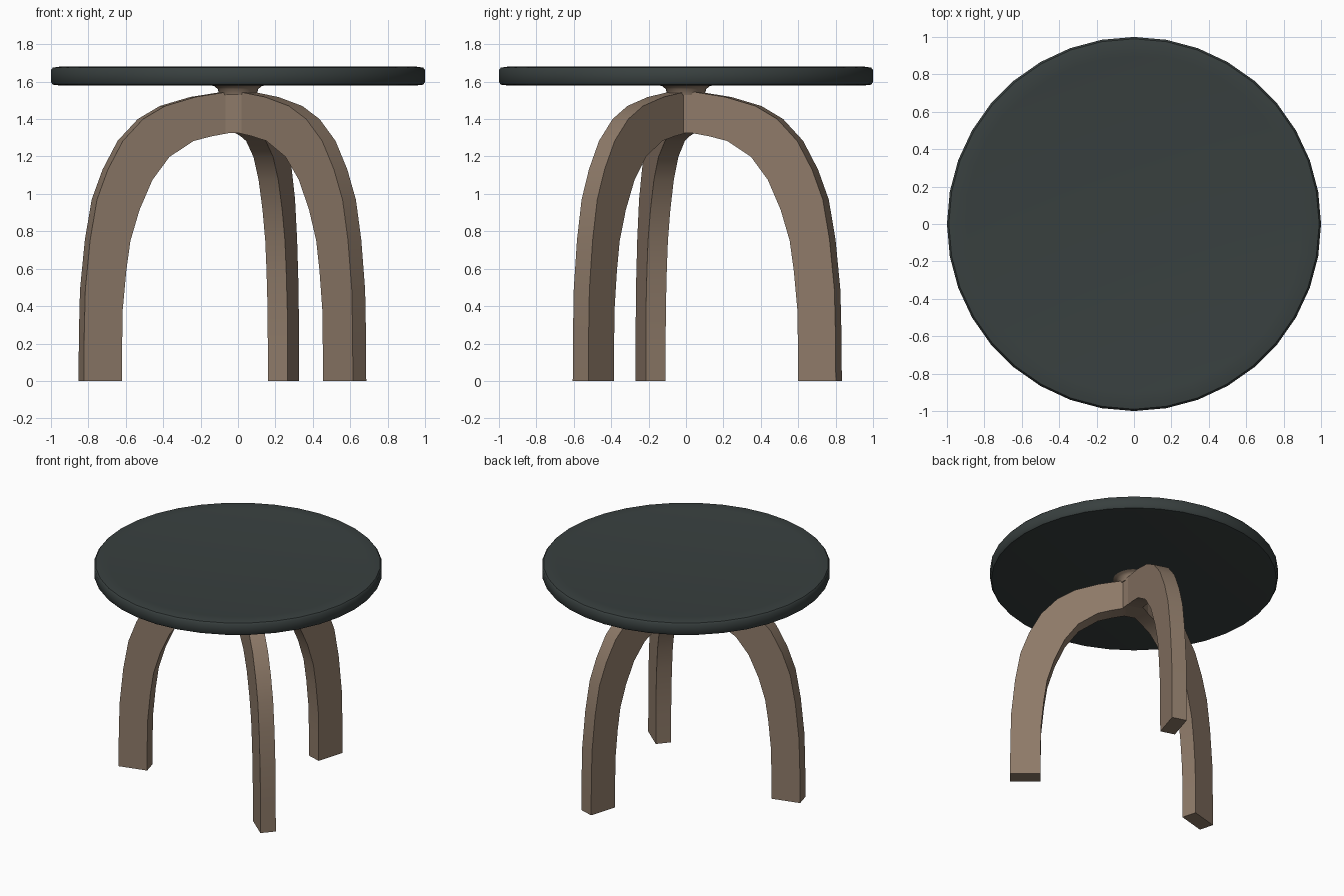
import bpy, bmesh, math
from mathutils import Vector

if "Cube" in bpy.data.objects:
    bpy.data.objects.remove(bpy.data.objects["Cube"])


def material(name, rgb):
    m = bpy.data.materials.new(name)
    m.diffuse_color = (*rgb, 1)
    m.use_nodes = True
    m.node_tree.nodes["Principled BSDF"].inputs["Base Color"].default_value = m.diffuse_color
    return m


wood = material("brown wood", (0.27, 0.195, 0.14))
dark = material("dark slate", (0.04, 0.051, 0.05))


def finish(name, bm, mat, angle):
    bmesh.ops.remove_doubles(bm, verts=bm.verts, dist=1e-5)
    bmesh.ops.recalc_face_normals(bm, faces=bm.faces)
    me = bpy.data.meshes.new(name)
    bm.to_mesh(me)
    bm.free()
    me.materials.append(mat)
    ob = bpy.data.objects.new(name, me)
    bpy.context.collection.objects.link(ob)
    bpy.ops.object.select_all(action='DESELECT')
    ob.select_set(True)
    bpy.context.view_layer.objects.active = ob
    bpy.ops.object.shade_smooth_by_angle(angle=math.radians(angle))
    return ob


def lathe(name, profile, steps, mat, angle=40):
    bm = bmesh.new()
    vs = [bm.verts.new((r, 0, z)) for r, z in profile]
    es = [bm.edges.new(p) for p in zip(vs, vs[1:])]
    bmesh.ops.spin(bm, geom=vs + es, cent=(0, 0, 0), axis=(0, 0, 1),
                   angle=math.tau, steps=steps)
    return finish(name, bm, mat, angle)


# Round top with softened rim and shallow dished centre
lathe("table_top", [(0, 1.58), (.955, 1.58), (.99, 1.584), (1, 1.597), (1, 1.663),
                    (.99, 1.675), (.955, 1.68), (.9, 1.679), (.85, 1.673), (0, 1.673)],
      36, dark)

# Flared mount under the top
lathe("mount", [(0, 1.585), (.165, 1.585), (.125, 1.575), (.108, 1.56), (.1, 1.53),
                (0, 1.53)], 24, wood, 50)

# Leg outline in its radial plane: outer and inner curve as (radius, z)
outer = [(.868, 0), (.866, .25), (.86, .487), (.833, .754), (.795, .97), (.735, 1.13),
         (.652, 1.283), (.54, 1.40), (.418, 1.47), (.25, 1.518), (.075, 1.545), (0, 1.55)]
inner = [(.657, 0), (.656, .2), (.653, .38), (.633, .59), (.61, .75), (.56, .914),
         (.488, 1.075), (.394, 1.198), (.26, 1.283), (.16, 1.308), (.06, 1.326), (0, 1.33)]
HALF = 0.055

# Bent legs: (name, direction, x and y offset)
hub_points = []
for name, deg, ox, oy in (("back_leg", 73, .02, -.013), ("left_leg", 195, 0, .008),
                          ("right_leg", -40.5, -.01, 0)):
    a = math.radians(deg)
    d = Vector((math.cos(a), math.sin(a), 0))
    t = Vector((-d.y, d.x, 0)) * HALF
    o = Vector((ox, oy, 0))
    bm = bmesh.new()
    rings = []
    for (ro, zo), (ri, zi) in zip(outer, inner):
        po, pi = o + d * ro + Vector((0, 0, zo)), o + d * ri + Vector((0, 0, zi))
        rings.append([bm.verts.new(p) for p in (po - t, po + t, pi + t, pi - t)])
    for r, s in zip(rings, rings[1:]):
        for i in range(4):
            j = (i + 1) % 4
            bm.faces.new((r[i], r[j], s[j], s[i]))
    bm.faces.new(rings[0])
    bm.faces.new(rings[-1])
    finish(name, bm, wood, 35)
    hub_points += [o + d * .085 - t, o + d * .085 + t]

# Six-sided core filling the corners where the legs meet
bm = bmesh.new()
low = [bm.verts.new((p.x, p.y, 1.325)) for p in hub_points]
high = [bm.verts.new((p.x, p.y, 1.543)) for p in hub_points]
bm.faces.new(low)
bm.faces.new(high)
for i in range(6):
    j = (i + 1) % 6
    bm.faces.new((low[i], low[j], high[j], high[i]))
finish("leg_hub", bm, wood, 30)
